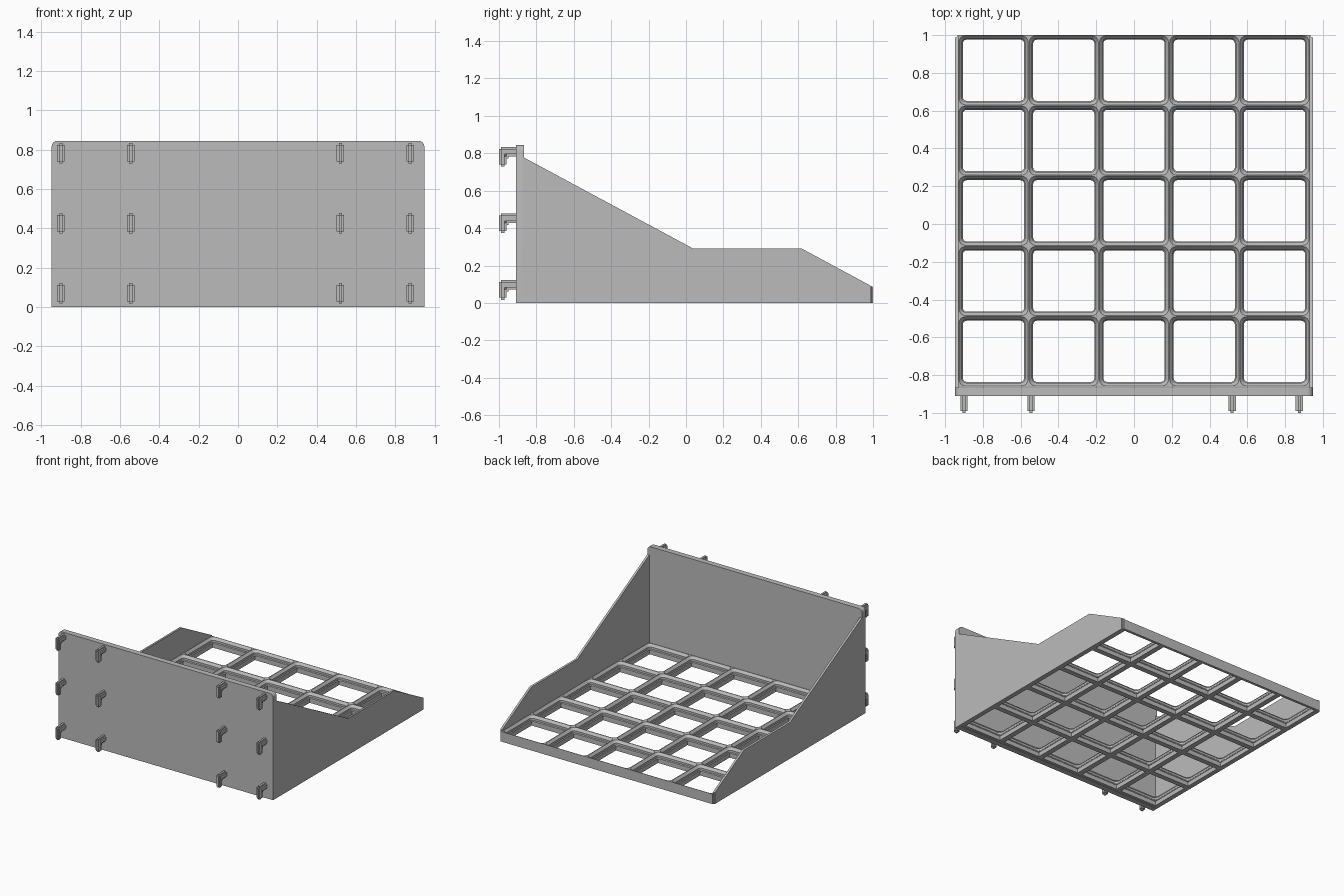
import bpy, bmesh, math
from mathutils import Vector

cube = bpy.data.objects.get("Cube")
if cube:
    bpy.data.objects.remove(cube, do_unlink=True)

grey = bpy.data.materials.new("plain grey")
grey.use_nodes = True
COLOUR = (0.5, 0.5, 0.5, 1)
grey.diffuse_color = COLOUR
grey.node_tree.nodes["Principled BSDF"].inputs["Base Color"].default_value = COLOUR

PITCH = 0.372
HALF = PITCH / 2
DECK = 0.08          # deck height
FRONT = -0.86        # front edge of the deck
WALL = 0.947         # outer face of the side walls


def finish(name, bm):
    bmesh.ops.recalc_face_normals(bm, faces=bm.faces)
    mesh = bpy.data.meshes.new(name)
    bm.to_mesh(mesh)
    bm.free()
    mesh.materials.append(grey)
    mesh.shade_smooth()
    mesh.set_sharp_from_angle(angle=math.radians(30))
    obj = bpy.data.objects.new(name, mesh)
    bpy.context.collection.objects.link(obj)
    return obj


def prism(points, direction):
    """Closed solid from a planar outline pushed along a direction."""
    bm = bmesh.new()
    face = bm.faces.new([bm.verts.new(p) for p in points])
    out = bmesh.ops.extrude_face_region(bm, geom=[face], use_keep_orig=True)
    moved = [g for g in out["geom"] if isinstance(g, bmesh.types.BMVert)]
    bmesh.ops.translate(bm, verts=moved, vec=direction)
    return bm


def rounded_square(half, radius, steps=4):
    pts = []
    for corner in range(4):
        mid = math.radians(45 + 90 * corner)
        cx = math.copysign(half - radius, math.cos(mid))
        cy = math.copysign(half - radius, math.sin(mid))
        for i in range(steps + 1):
            a = math.radians(90 * corner + 90 * i / steps)
            pts.append((cx + radius * math.cos(a), cy + radius * math.sin(a)))
    return pts


# Open grid deck: each cell is a stack of lofted rings (half size, radius, z)
RINGS = [(HALF, 0, DECK), (0.183, 0.034, DECK), (0.167, 0.024, 0.061),
         (0.167, 0.024, 0.045), (0.162, 0.02, 0.039), (0.162, 0.02, 0.034),
         (0.165, 0, 0.034), (0.165, 0, 0), (HALF, 0, 0)]
bm = bmesh.new()
for col in range(5):
    for row in range(5):
        x = (col - 2) * PITCH
        y = FRONT + (row + 0.5) * PITCH
        loops = [[bm.verts.new((x + px, y + py, z)) for px, py in rounded_square(h, r)]
                 for h, r, z in RINGS]
        for a, b in zip(loops, loops[1:]):
            for i in range(len(a)):
                j = (i + 1) % len(a)
                bm.faces.new((a[i], a[j], b[j], b[i]))
bmesh.ops.remove_doubles(bm, verts=bm.verts, dist=0.0002)
bmesh.ops.bridge_loops(bm, edges=[e for e in bm.edges if e.is_boundary])
finish("grid_deck", bm)

# Side walls with a sloped, stepped top
profile = [(-0.875, 0), (1, 0), (1, 0.085), (0.62, 0.29), (0.04, 0.29), (-0.875, 0.782)]
for side, name in ((1, "left_wall"), (-1, "right_wall")):
    bm = prism([(side * 0.93, y, z) for y, z in profile], Vector((side * (WALL - 0.93), 0, 0)))
    corner = [e for e in bm.edges
              if all(v.co.y > 0.99 and abs(v.co.x) > 0.94 for v in e.verts)]
    bmesh.ops.bevel(bm, geom=corner, offset=0.012, segments=3, affect="EDGES")
    finish(name, bm)

# Upright panel with rounded top corners
TOP, R = 0.845, 0.03
outline = [(-WALL, 0), (WALL, 0)]
for side in (1, -1):
    for i in range(5):
        a = math.radians(22.5 * (i if side > 0 else 4 - i))
        outline.append((side * (WALL - R + R * math.cos(a)), TOP - R + R * math.sin(a)))
finish("mounting_panel", prism([(x, -0.91, z) for x, z in outline], Vector((0, 0.045, 0))))

# Hanging hooks: an arm that turns down at the tip
hook = [(-0.905, 0), (-1, 0), (-1, -0.105), (-0.96, -0.105), (-0.96, -0.05), (-0.905, -0.05)]
for col, x in enumerate((-0.9, -0.545, 0.52, 0.875)):
    for row in range(3):
        z = 0.122 + row * 0.356
        bm = prism([(x - 0.019, y, z + dz) for y, dz in hook], Vector((0.038, 0, 0)))
        edges = [e for e in bm.edges if any(v.co.y < -0.91 for v in e.verts)]
        bmesh.ops.bevel(bm, geom=edges, offset=0.011, segments=2, affect="EDGES")
        finish(f"hook_{col + 1}_{row + 1}", bm)
